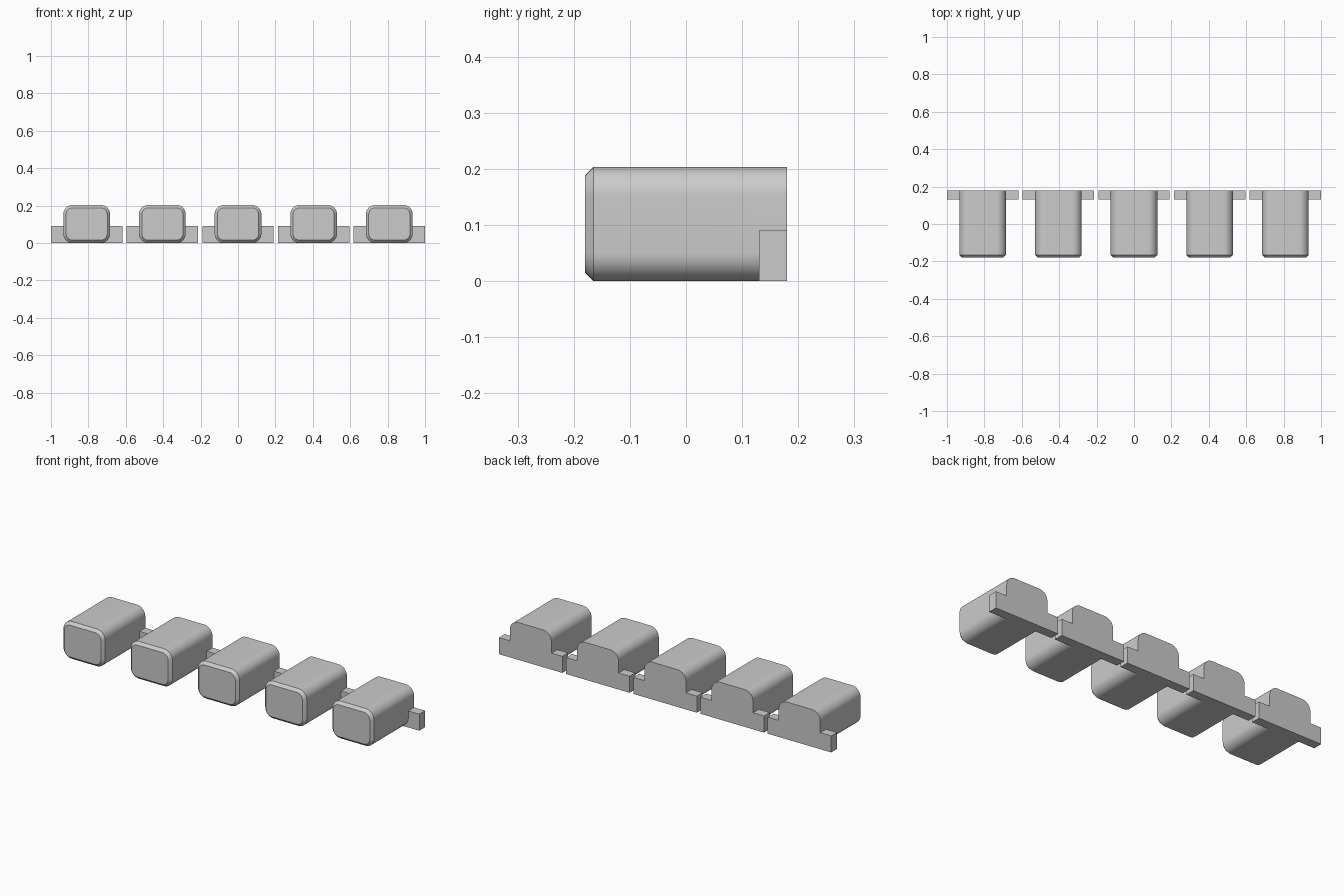
import bpy
import bmesh
import math

cube = bpy.data.objects.get("Cube")
if cube:
    bpy.data.objects.remove(cube, do_unlink=True)

COUNT, PITCH = 5, 0.4045
WIDTH, HEIGHT, RADIUS = 0.25, 0.203, 0.05
FRONT, BACK, CHAMFER = -0.18, 0.18, 0.015
FLANGE_WIDTH, FLANGE_HEIGHT, FLANGE_DEPTH = 0.382, 0.09, 0.05
STEPS = 10

grey = bpy.data.materials.new("light_grey")
grey.use_nodes = True
grey.diffuse_color = (0.6, 0.6, 0.6, 1)
grey.node_tree.nodes["Principled BSDF"].inputs["Base Color"].default_value = (0.6, 0.6, 0.6, 1)


def make_object(name, bm):
    bmesh.ops.recalc_face_normals(bm, faces=bm.faces)
    mesh = bpy.data.meshes.new(name)
    bm.to_mesh(mesh)
    bm.free()
    mesh.materials.append(grey)
    obj = bpy.data.objects.new(name, mesh)
    bpy.context.collection.objects.link(obj)
    return obj


def rounded_ring(bm, y, inset):
    """Rounded rectangle in the xz plane, shrunk evenly by inset."""
    ring = []
    for corner, (sx, sz) in enumerate([(1, 1), (-1, 1), (-1, -1), (1, -1)]):
        for i in range(STEPS + 1):
            a = math.pi / 2 * (corner + i / STEPS)
            r = RADIUS - inset
            ring.append(bm.verts.new((sx * (WIDTH / 2 - RADIUS) + r * math.cos(a), y,
                                      HEIGHT / 2 + sz * (HEIGHT / 2 - RADIUS) + r * math.sin(a))))
    return ring


def key_body(name):
    # Rounded bar with a chamfered front
    bm = bmesh.new()
    rings = [rounded_ring(bm, FRONT, CHAMFER),
             rounded_ring(bm, FRONT + CHAMFER, 0),
             rounded_ring(bm, BACK, 0)]
    for a, b in zip(rings, rings[1:]):
        for i in range(len(a)):
            j = (i + 1) % len(a)
            bm.faces.new((a[i], a[j], b[j], b[i]))
    bm.faces.new(rings[0])
    bm.faces.new(rings[-1])
    return make_object(name, bm)


def flange_block():
    # Low retaining strip across the back
    bm = bmesh.new()
    bmesh.ops.create_cube(bm, size=1)
    for v in bm.verts:
        v.co.x *= FLANGE_WIDTH
        v.co.y = BACK - FLANGE_DEPTH * (0.5 - v.co.y)
        v.co.z = FLANGE_HEIGHT * (0.5 + v.co.z)
    return make_object("retaining_flange", bm)


# One button with its flange fused on
button = key_body("button_1")
flange = flange_block()
union = button.modifiers.new("fuse_flange", "BOOLEAN")
union.operation = "UNION"
union.solver = "EXACT"
union.object = flange
bpy.ops.object.select_all(action="DESELECT")
button.select_set(True)
bpy.context.view_layer.objects.active = button
bpy.ops.object.modifier_apply(modifier=union.name)
bpy.data.objects.remove(flange, do_unlink=True)
bpy.ops.object.shade_smooth_by_angle(angle=math.radians(30))

# Row of identical buttons
for i in range(COUNT):
    obj = button
    if i:
        obj = button.copy()
        obj.name = f"button_{i + 1}"
        bpy.context.collection.objects.link(obj)
    obj.location.x = (i - (COUNT - 1) / 2) * PITCH
